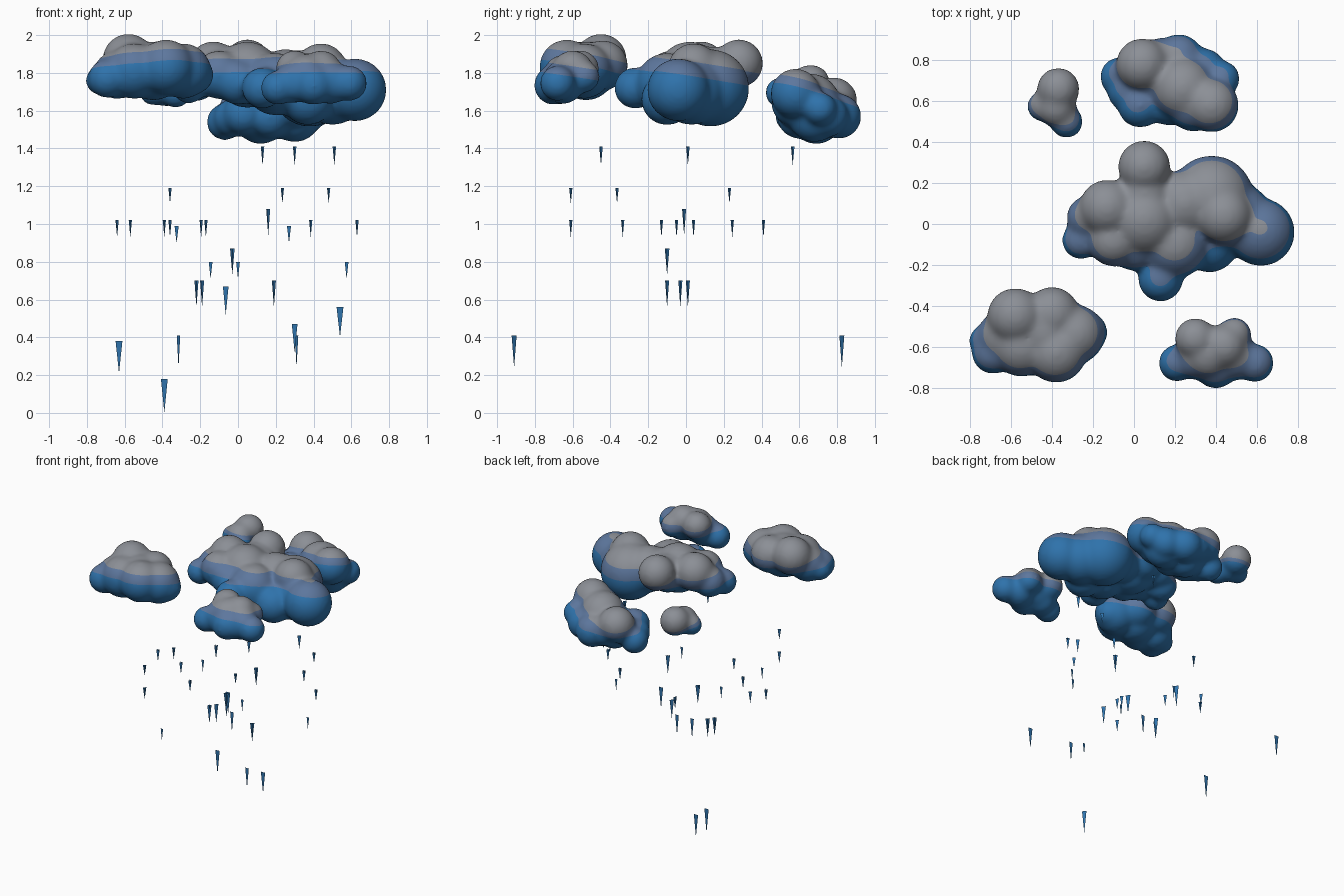
import bpy
import bmesh
import math
from mathutils import Vector

old = bpy.data.objects.get("Cube")
if old:
    bpy.data.objects.remove(old, do_unlink=True)


def material(name, colour):
    m = bpy.data.materials.new(name)
    m.use_nodes = True
    m.diffuse_color = (*colour, 1)
    m.node_tree.nodes["Principled BSDF"].inputs["Base Color"].default_value = (*colour, 1)
    return m


blue = material("rain blue", (0.028, 0.17, 0.41))
slate = material("slate blue", (0.11, 0.185, 0.34))
grey = material("cloud grey", (0.26, 0.275, 0.305))


def add_object(name, mesh):
    ob = bpy.data.objects.new(name, mesh)
    bpy.context.scene.collection.objects.link(ob)
    return ob


def cloud(name, puffs, low, high, slope):
    """Fuse round puffs into one soft body, then cut it into three colour bands."""
    bm = bmesh.new()
    for x, y, z, r in puffs:
        # small puffs shrink most when softened, so they start larger
        made = bmesh.ops.create_icosphere(bm, subdivisions=4, radius=r + 0.0011 / r)
        bmesh.ops.translate(bm, verts=made["verts"], vec=(x, y, z))
    raw = bpy.data.meshes.new(name + "_puffs")
    bm.to_mesh(raw)
    bm.free()
    ob = add_object(name, raw)
    fuse = ob.modifiers.new("fuse", "REMESH")
    fuse.mode = "VOXEL"
    fuse.voxel_size = 0.013
    soften = ob.modifiers.new("soften", "SMOOTH")
    soften.factor = 0.5
    soften.iterations = 28
    graph = bpy.context.evaluated_depsgraph_get()
    mesh = bpy.data.meshes.new_from_object(ob.evaluated_get(graph))
    ob.modifiers.clear()
    mesh.materials.clear()
    for m in (blue, slate, grey):
        mesh.materials.append(m)

    # sloping planes split the bands cleanly
    n = len(puffs)
    cx, cy = sum(p[0] for p in puffs) / n, sum(p[1] for p in puffs) / n
    normal = Vector((-slope[0], -slope[1], 1))
    bm = bmesh.new()
    bm.from_mesh(mesh)
    bases = [Vector((cx, cy, low)), Vector((cx, cy, high))]
    for base in bases:
        geom = bm.verts[:] + bm.edges[:] + bm.faces[:]
        bmesh.ops.bisect_plane(bm, geom=geom, dist=0.0001, plane_co=base, plane_no=normal)
    for f in bm.faces:
        centre = f.calc_center_median()
        f.material_index = sum((centre - b).dot(normal) > 0 for b in bases)
        f.smooth = True
    bm.to_mesh(mesh)
    bm.free()
    ob.data = mesh
    bpy.data.meshes.remove(raw)
    mesh.name = name


# Clouds: puffs as x, y, z, radius
cloud("main_cloud", [
    (.05, .28, 1.85, .12), (.62, -.04, 1.71, .16), (.38, .13, 1.72, .2),
    (.13, -.27, 1.72, .1), (-.26, -.08, 1.73, .08), (-.13, .08, 1.83, .13),
    (-.1, -.08, 1.79, .12), (.05, .02, 1.79, .17), (.2, -.1, 1.74, .16),
    (.25, .1, 1.76, .16), (.44, .04, 1.82, .13), (.37, -.1, 1.66, .13),
    (-.22, .03, 1.76, .1), (.05, .15, 1.8, .13), (0, -.11, 1.75, .11),
    (.5, .03, 1.7, .17)],
    1.775, 1.855, (.02, -.15))
cloud("front_right_cloud", [
    (.3, -.56, 1.82, .09), (.44, -.6, 1.81, .1), (.36, -.64, 1.78, .11),
    (.59, -.68, 1.745, .082), (.4, -.7, 1.735, .095), (.21, -.68, 1.72, .078),
    (.49, -.54, 1.78, .07), (.49, -.65, 1.75, .105), (.3, -.65, 1.75, .1)],
    1.785, 1.84, (0, -.15))
cloud("front_left_cloud", [
    (-.58, -.45, 1.87, .13), (-.4, -.44, 1.84, .125), (-.29, -.54, 1.81, .14),
    (-.23, -.53, 1.79, .09), (-.38, -.63, 1.83, .14), (-.55, -.6, 1.81, .14),
    (-.69, -.63, 1.77, .093), (-.73, -.57, 1.76, .06), (-.45, -.53, 1.81, .15),
    (-.64, -.55, 1.79, .12)],
    1.82, 1.885, (.06, -.18))
cloud("back_cloud", [
    (.04, .78, 1.65, .12), (.22, .81, 1.57, .11), (.38, .58, 1.69, .125),
    (.24, .66, 1.64, .15), (-.07, .72, 1.54, .085), (.03, .58, 1.58, .1),
    (.43, .71, 1.61, .075), (.12, .69, 1.56, .13), (.3, .68, 1.57, .13),
    (.17, .6, 1.57, .11), (.29, .58, 1.64, .12), (.34, .75, 1.57, .1),
    (-.03, .65, 1.56, .09), (.13, .8, 1.59, .1)],
    1.665, 1.715, (.12, -.25))
cloud("small_back_cloud", [
    (-.37, .66, 1.74, .094), (-.38, .57, 1.72, .085),
    (-.45, .575, 1.7, .055), (-.33, .5, 1.695, .066)],
    1.72, 1.745, (0, -.3))

# Raindrops: flat downward points in tiers, as top, height, width, turns, places
crossed = (45, -45)
tiers = [
    (1.41, .1, .026, crossed, [(.13, -.45), (.3, .565), (.51, .01)]),
    (1.19, .08, .024, crossed, [(-.36, -.61), (.235, -.365), (.48, .23)]),
    (1.02, .09, .024, crossed, [(-.64, -.05), (-.57, .04), (-.39, -.13), (-.36, -.61), (-.195, .41),
                                (-.17, -.335), (.385, .245), (.63, .04)]),
    (1.08, .14, .03, crossed, [(.16, -.01)]),
    (.99, .09, .022, (0,), [(-.325, .04), (.27, -.335)]),
    (.87, .14, .034, crossed, [(-.03, -.1)]),
    (.8, .09, .02, (0,), [(-.145, -.71), (0, -.14), (.575, .02)]),
    (.7, .14, .03, crossed, [(-.22, -.03), (-.19, .01), (.19, -.1)]),
    (.67, .15, .03, (0,), [(-.065, .02)]),
    (.56, .16, .036, (0,), [(.54, -.47)]),
    (.47, .15, .03, (0,), [(.3, -.32)]),
    (.41, .17, .032, (-55,), [(.31, .825), (-.315, -.91)]),
    (.38, .17, .036, (0,), [(-.63, .78)]),
    (.18, .18, .036, (0,), [(-.39, .31)]),
]
bm = bmesh.new()
for top, height, width, turns, places in tiers:
    for turn in turns:
        a = math.radians(turn)
        along = Vector((math.cos(a), math.sin(a), 0)) * width / 2
        for x, y in places:
            head = Vector((x, y, top))
            tip = head - Vector((0, 0, height))
            bm.faces.new([bm.verts.new(p) for p in (head - along, tip, head + along)])
rain = bpy.data.meshes.new("raindrops")
bm.to_mesh(rain)
bm.free()
rain.materials.append(blue)
add_object("raindrops", rain)
